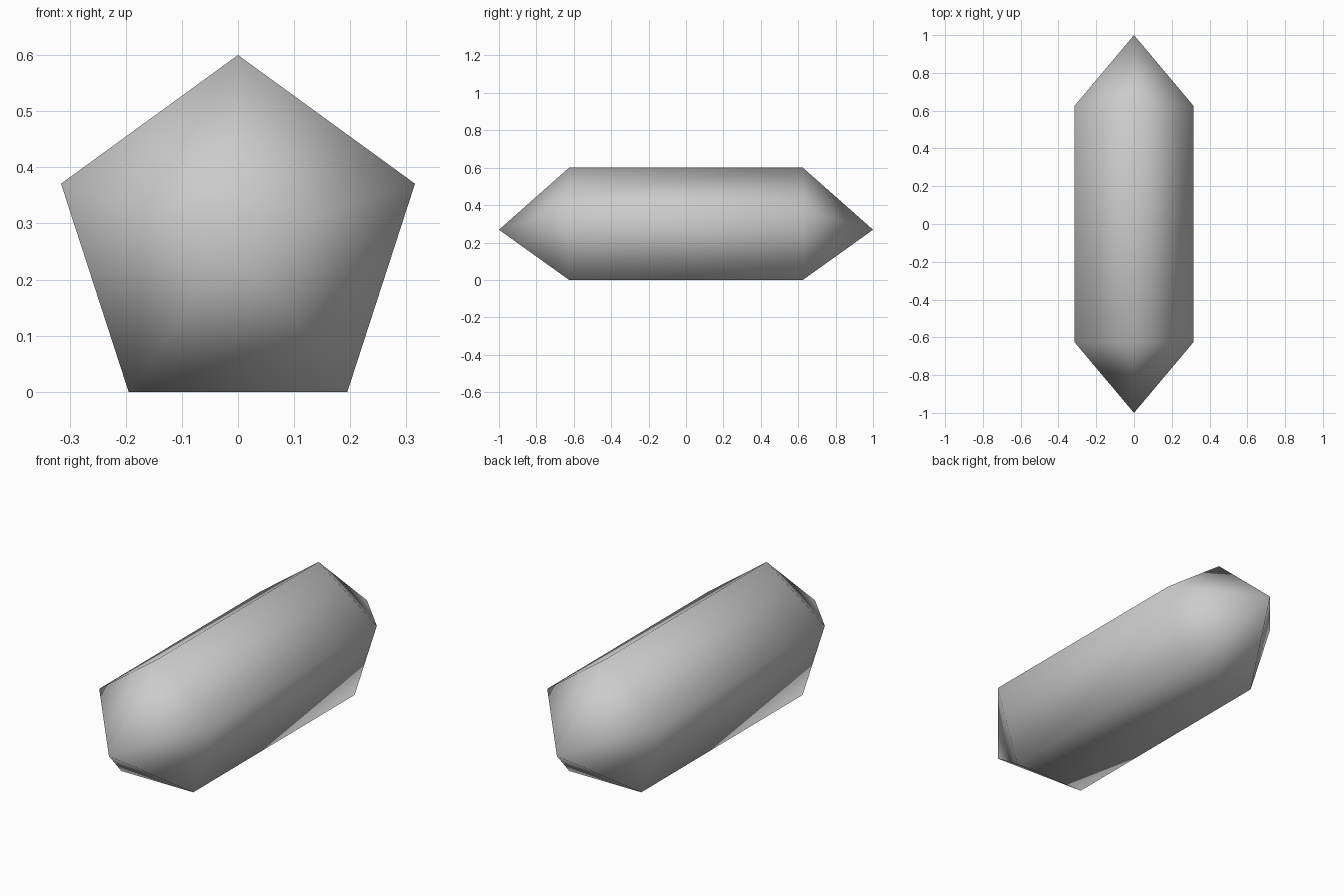
import bpy, bmesh
from math import sin, cos, radians

cube = bpy.data.objects.get("Cube")
if cube:
    bpy.data.objects.remove(cube, do_unlink=True)

SIDES = 5
RADIUS = 0.6 / (1 + cos(radians(36)))
CENTRE_Z = 0.6 - RADIUS
HALF_BODY = 0.625
HALF_LENGTH = 1.0

# Plain grey material
grey = bpy.data.materials.new("pale grey")
grey.use_nodes = True
colour = (0.6, 0.6, 0.6, 1)
grey.diffuse_color = colour
grey.node_tree.nodes["Principled BSDF"].inputs["Base Color"].default_value = colour

bm = bmesh.new()


def ring(y):
    """Pentagon with one corner pointing up."""
    angles = [radians(360 * i / SIDES) for i in range(SIDES)]
    return [bm.verts.new((RADIUS * sin(a), y, CENTRE_Z + RADIUS * cos(a))) for a in angles]


# Prism body with a pyramid point at each end
front, back = ring(-HALF_BODY), ring(HALF_BODY)
front_tip = bm.verts.new((0, -HALF_LENGTH, CENTRE_Z))
back_tip = bm.verts.new((0, HALF_LENGTH, CENTRE_Z))
for i in range(SIDES):
    j = (i + 1) % SIDES
    bm.faces.new((front[i], front[j], back[j], back[i]))
    bm.faces.new((front_tip, front[j], front[i]))
    bm.faces.new((back_tip, back[i], back[j]))
bmesh.ops.recalc_face_normals(bm, faces=bm.faces)

# Smooth shading runs over every edge
for face in bm.faces:
    face.smooth = True

mesh = bpy.data.meshes.new("crystal")
bm.to_mesh(mesh)
bm.free()
mesh.materials.append(grey)
crystal = bpy.data.objects.new("crystal", mesh)
bpy.context.scene.collection.objects.link(crystal)
